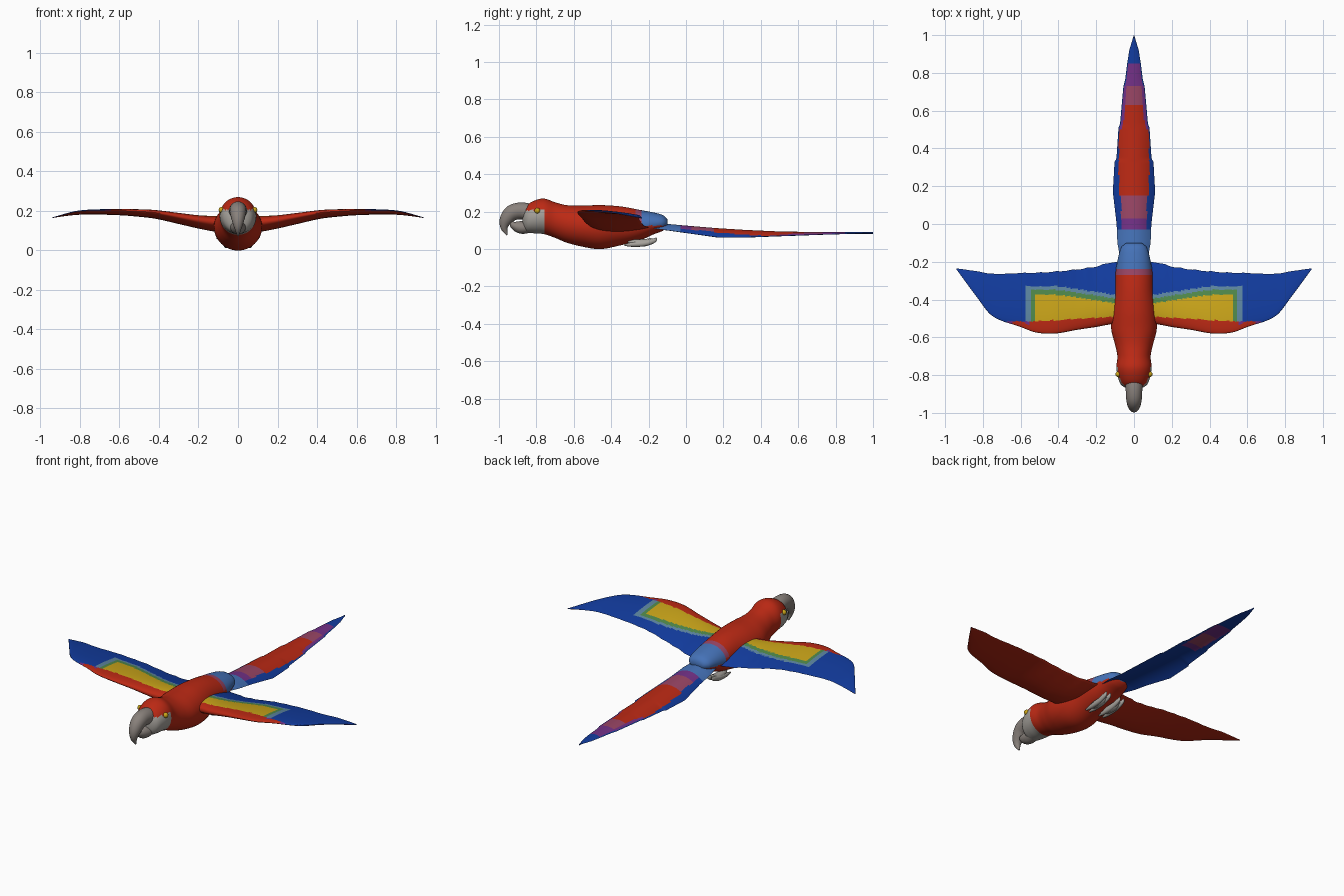
import bpy, bmesh, math
from mathutils import Vector

if "Cube" in bpy.data.objects:
    bpy.data.objects.remove(bpy.data.objects["Cube"])

COLOURS = {
    "red": (0.50, 0.022, 0.007), "yellow": (0.60, 0.38, 0.01),
    "green": (0.08, 0.25, 0.07), "trim": (0.11, 0.24, 0.36),
    "blue": (0.006, 0.045, 0.35), "sky": (0.06, 0.17, 0.48),
    "purple": (0.17, 0.03, 0.24), "mauve": (0.32, 0.06, 0.13),
    "beak_grey": (0.25, 0.22, 0.20), "pale_grey": (0.38, 0.36, 0.33),
}
NAMES = list(COLOURS)
MATS = []
for name, rgb in COLOURS.items():
    m = bpy.data.materials.new(name)
    m.use_nodes = True
    m.diffuse_color = (*rgb, 1)
    m.node_tree.nodes["Principled BSDF"].inputs["Base Color"].default_value = (*rgb, 1)
    MATS.append(m)


def sample(table, t, smooth=True):
    """Interpolate the rows of a table by their first column."""
    n = len(table)
    i = 0
    while i < n - 2 and t > table[i + 1][0]:
        i += 1
    a, b = table[i], table[i + 1]
    h = b[0] - a[0]
    f = min(1, max(0, (t - a[0]) / h))
    p, q = table[max(i - 1, 0)], table[min(i + 2, n - 1)]
    out = []
    for k in range(1, len(a)):
        v = a[k] + (b[k] - a[k]) * f
        if smooth:
            da = (b[k] - p[k]) / (b[0] - p[0]) * h
            db = (q[k] - a[k]) / (q[0] - a[0]) * h
            d = b[k] - a[k]
            v += f * (1 - f) * ((1 - f) * (da - d) - f * (db - d))
        out.append(v)
    return out


def loft(name, rings, rule):
    """Skin closed rings; rule(centre, upper_half) names each face's colour."""
    bm = bmesh.new()
    vs = [[bm.verts.new(p) for p in ring] for ring in rings]
    n = len(rings[0])
    for a, b in zip(vs, vs[1:]):
        for k in range(n):
            j = (k + 1) % n
            f = bm.faces.new((a[k], a[j], b[j], b[k]))
            f.material_index = NAMES.index(rule(f.calc_center_median(), k < n // 2))
    for ring in (vs[0], vs[-1]):
        f = bm.faces.new(ring)
        f.material_index = NAMES.index(rule(f.calc_center_median(), True))
    bmesh.ops.recalc_face_normals(bm, faces=bm.faces)
    finish(name, bm)


def finish(name, bm):
    me = bpy.data.meshes.new(name)
    bm.to_mesh(me)
    bm.free()
    for m in MATS:
        me.materials.append(m)
    ob = bpy.data.objects.new(name, me)
    bpy.context.collection.objects.link(ob)
    bpy.ops.object.select_all(action="DESELECT")
    ob.select_set(True)
    bpy.context.view_layer.objects.active = ob
    bpy.ops.object.shade_smooth_by_angle(angle=math.radians(50))


def tube(name, path, colour, x=0, steps=28, seg=24):
    """Bent tapering tube in the side plane; rows are y, z, depth, width."""
    rows = [(i, *p) for i, p in enumerate(path)]
    pts = [sample(rows, i / steps * (len(path) - 1)) for i in range(steps + 1)]
    rings = []
    for i, (y, z, r, w) in enumerate(pts):
        a, b = pts[max(i - 1, 0)], pts[min(i + 1, steps)]
        t = Vector((0, b[0] - a[0], b[1] - a[1])).normalized()
        up = Vector((0, -t.z, t.y))
        ang = [2 * math.pi * k / seg for k in range(seg)]
        rings.append([Vector((x + w * math.cos(c), y, z)) + up * r * math.sin(c) for c in ang])
    loft(name, rings, lambda c, top: colour)


# Body and head: y, top, bottom, half width
BODY = [(-.875, .19, .13, .02), (-.86, .225, .095, .06), (-.82, .255, .085, .083),
        (-.76, .27, .08, .093), (-.70, .25, .06, .088), (-.64, .235, .035, .1),
        (-.56, .232, .014, .12), (-.46, .235, .0, .12), (-.35, .228, .02, .105),
        (-.25, .21, .045, .097), (-.17, .195, .08, .082), (-.12, .18, .1, .065),
        (-.1, .16, .12, .04)]


def body_colour(c, top):
    if c.y < -.76 and .08 < c.z < .208:
        return "pale_grey"
    if c.z > .125 and c.y > -.24:
        return "sky"
    if c.z > .15 and c.y > -.265:
        return "mauve"
    return "red"


rings = []
for i in range(79):
    y = -.875 + .775 * i / 78
    hi, lo, w = sample(BODY, y)
    rings.append([(w * math.cos(a), y, (hi + lo) / 2 + (hi - lo) / 2 * math.sin(a))
                  for a in [2 * math.pi * k / 48 for k in range(48)]])
loft("body", rings, body_colour)

# Hooked beak
tube("upper_beak", [(-.82, .19, .05, .05), (-.88, .204, .045, .044), (-.93, .193, .043, .041),
                    (-.963, .155, .034, .032), (-.972, .115, .02, .019), (-.957, .075, .004, .004)],
     "beak_grey")
tube("lower_beak", [(-.82, .12, .03, .042), (-.88, .116, .034, .037), (-.92, .128, .022, .026),
                    (-.937, .152, .004, .008)], "beak_grey")

# Wings: x, leading y, trailing y, leading z, trailing z, half thickness
WING = [(.05, -.52, -.2, .143, .115, .045), (.12, -.53, -.2, .145, .117, .04),
        (.2, -.545, -.222, .155, .125, .033), (.3, -.56, -.238, .173, .142, .026),
        (.42, -.58, -.25, .193, .165, .019), (.52, -.574, -.256, .2, .175, .015),
        (.6, -.545, -.258, .203, .18, .012), (.75, -.487, -.263, .203, .183, .007),
        (.83, -.39, -.25, .195, .18, .005), (.94, -.24, -.235, .166, .166, .001)]


def wing_colour(c, top):
    if not top:
        return "red"
    x, y = abs(c.x), c.y
    low = -.49 - .06 * (min(x, .52) - .1)
    high = -.42 + .045 * min(1, (x - .1) / .3)
    if y < low:
        rim = y < sample(WING, x)[0] + .03
        return "red" if x < .55 or (rim and x < .64) else "purple" if x < .67 else "blue"
    if x < .52 and y < high:
        return "yellow"
    if x < .54 and y < high + .026:
        return "green"
    if x < .575 and y < high + .045:
        return "trim"
    return "blue"


CHORD = 44
for side, label in ((1, "left"), (-1, "right")):
    rings = []
    for i in range(91):
        x = .05 + .89 * i / 90
        lead, trail, zl, zt, th = sample(WING, x)
        trail -= .006 * abs(math.sin(x * 38)) * (1 - i / 90)
        ring = []
        for k in range(2 * CHORD):
            # Trailing edge to leading edge on top, then back underneath
            u = abs(1 - k / CHORD) ** 1.3
            h = th * 2.4 * math.sqrt(u) * (1 - u) + .001
            z = zl + (zt - zl) * u + (h if k < CHORD else -h)
            ring.append((side * x, lead + (trail - lead) * u, z))
        rings.append(ring)
    loft(label + "_wing", rings, wing_colour)

# Tail: y, half width, middle z, arch
TAIL = [(-.2, .07, .125, .02), (-.1, .088, .118, .03), (0, .092, .107, .035),
        (.17, .112, .089, .045), (.33, .103, .083, .035), (.345, .093, .083, .034),
        (.51, .082, .081, .02), (.53, .074, .081, .019), (.73, .056, .083, .01),
        (.77, .046, .083, .009), (.85, .036, .084, .005), (.92, .025, .085, .003),
        (1, .001, .086, 0)]
BANDS = [(-.035, "sky"), (.03, "purple"), (.15, "mauve"), (.63, "red"),
         (.73, "mauve"), (.85, "purple"), (2, "blue")]


def tail_colour(c, top):
    x, y = abs(c.x), c.y
    if not top:
        return "mauve" if .5 < y < .63 and x < .045 else "purple" if .45 < y < .75 and x < .05 else "blue"
    band = next(n for limit, n in BANDS if y < limit)
    if band in ("sky", "blue"):
        return band
    w = sample(TAIL, y, False)[0]
    if y < .5:
        return band if x < (.068 if y < .15 else .08) else "blue"
    return band if x < w - .018 else "purple" if x < w - .006 else "blue"


ACROSS = 28
rings = []
for i in range(121):
    y = -.2 + 1.2 * i / 120
    w, z, arch = sample(TAIL, y, False)
    ring = []
    for k in range(2 * ACROSS):
        s = 1 - 2 * k / ACROSS if k < ACROSS else 2 * k / ACROSS - 3
        h = .0005 + .004 * (1 - s * s)
        ring.append((w * s, y, z + arch * (.4 - s * s) + (h if k < ACROSS else -h)))
    rings.append(ring)
loft("tail", rings, tail_colour)

# Eyes and tucked feet
for side, label in ((1, "left"), (-1, "right")):
    bm = bmesh.new()
    bmesh.ops.create_uvsphere(bm, u_segments=16, v_segments=10, radius=.015)
    bmesh.ops.translate(bm, verts=bm.verts, vec=(side * .083, -.795, .205))
    for f in bm.faces:
        f.material_index = NAMES.index("yellow")
    finish(label + "_eye", bm)
    tube(label + "_foot", [(-.31, .04, .006, .008), (-.28, .034, .018, .02), (-.22, .034, .02, .024),
                           (-.18, .05, .012, .014)], "pale_grey", side * .045, 14, 14)
    for toe, x in (("inner", .033), ("outer", .06)):
        tube(f"{label}_{toe}_toe", [(-.33, .022, .004, .004), (-.29, .024, .012, .011),
                                    (-.22, .03, .015, .012), (-.17, .046, .012, .01),
                                    (-.158, .06, .003, .003)], "pale_grey", side * x, 16, 12)
